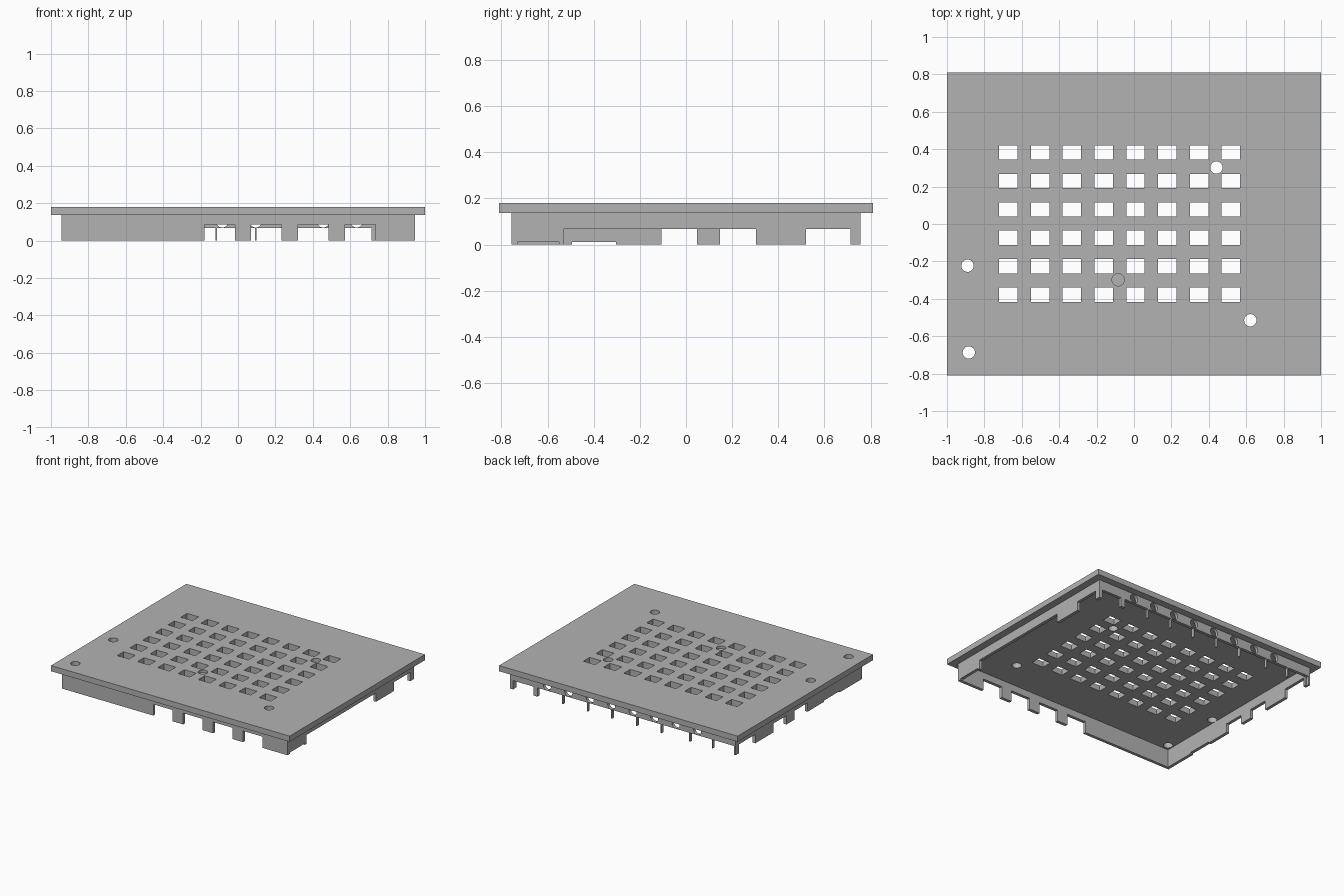
import bpy, bmesh, math
from mathutils import Matrix, Vector

if "Cube" in bpy.data.objects:
    bpy.data.objects.remove(bpy.data.objects["Cube"])

grey = bpy.data.materials.new("mid_grey")
grey.diffuse_color = (0.45, 0.45, 0.45, 1)
grey.use_nodes = True
grey.node_tree.nodes["Principled BSDF"].inputs["Base Color"].default_value = grey.diffuse_color

PLATE_Z, TOP_Z = 0.137, 0.18
SX, SY, T = 0.945, 0.757, 0.023      # skirt half sizes and wall thickness


def finish(name, bm):
    bmesh.ops.recalc_face_normals(bm, faces=bm.faces)
    mesh = bpy.data.meshes.new(name)
    bm.to_mesh(mesh)
    bm.free()
    ob = bpy.data.objects.new(name, mesh)
    bpy.context.collection.objects.link(ob)
    mesh.materials.append(grey)
    return ob


def add_box(bm, x, y, z):
    """Box between (min, max) pairs."""
    c = Vector([(a + b) / 2 for a, b in (x, y, z)])
    s = Vector([b - a for a, b in (x, y, z)])
    bmesh.ops.create_cube(bm, size=1, matrix=Matrix.Translation(c) @ Matrix.Diagonal((*s, 1)))


def add_cylinder(bm, centre, r, depth, rot=Matrix()):
    bmesh.ops.create_cone(bm, cap_ends=True, segments=32, radius1=r, radius2=r,
                          depth=depth, matrix=Matrix.Translation(centre) @ rot)


def cut(ob, name, bm):
    cutter = finish(name, bm)
    cutter.hide_render = True
    cutter.hide_viewport = True
    cutter.display_type = 'WIRE'
    mod = ob.modifiers.new(name, 'BOOLEAN')
    mod.object = cutter
    mod.operation = 'DIFFERENCE'
    mod.solver = 'EXACT'


def wall(name, u0, u1, notches, place):
    """Extrude a wall outline with (start, end, height) notches in its lower edge."""
    pts = [(u0, PLATE_Z), (u0, 0)]
    for a, b, h in notches:
        pts += [(a, 0), (a, h), (b, h), (b, 0)]
    pts += [(u1, 0), (u1, PLATE_Z)]
    bm = bmesh.new()
    face = bm.faces.new([bm.verts.new(place(u, 0, z)) for u, z in pts])
    ext = bmesh.ops.extrude_face_region(bm, geom=[face])
    shift = Vector(place(0, T, 0)) - Vector(place(0, 0, 0))
    bmesh.ops.translate(bm, vec=shift,
                        verts=[v for v in ext["geom"] if isinstance(v, bmesh.types.BMVert)])
    return finish(name, bm)


# Top plate with a grid of windows
bm = bmesh.new()
add_box(bm, (-1, 1), (-0.81, 0.81), (PLATE_Z, TOP_Z))
plate = finish("top_plate", bm)

bm = bmesh.new()
for i in range(8):
    for j in range(6):
        x, y = -0.672 + 0.17 * i, -0.378 + 0.152 * j
        add_box(bm, (x - 0.049, x + 0.049), (y - 0.038, y + 0.038), (0.1, 0.22))
cut(plate, "window_cutter", bm)

# Round through holes and one blind hole
bm = bmesh.new()
for x, y in ((-0.89, -0.223), (-0.883, -0.687), (0.622, -0.515), (0.441, 0.302)):
    add_cylinder(bm, (x, y, 0.16), 0.033, 0.12)
add_cylinder(bm, (-0.085, -0.298, 0.2), 0.033, 0.08)
cut(plate, "round_hole_cutter", bm)

# Front wall
wall("front_wall", -SX, SX,
     [(x, x + 0.163, 0.085) for x in (-0.18, 0.07, 0.322, 0.572)],
     lambda u, t, z: (u, -SY + t, z))

# Back wall: slim posts under a beam with round openings
posts = [(-SX, -0.933)]
posts += [(x - 0.004, x + 0.004) for x in (-0.75, -0.56, -0.32, -0.116, 0.094, 0.297, 0.505)]
posts += [(0.715, 0.75), (0.92, SX)]
back = wall("back_wall", -SX, SX,
            [(a[1], b[0], 0.067) for a, b in zip(posts, posts[1:])],
            lambda u, t, z: (u, SY - t, z))
bm = bmesh.new()
for i in range(8):
    add_cylinder(bm, (0.635 - 0.18 * i, SY, 0.102), 0.032, 0.2,
                 Matrix.Rotation(math.pi / 2, 4, 'X'))
cut(back, "back_hole_cutter", bm)

# Side walls
wall("right_wall", -SY + T, SY - T,
     [(-0.73, -0.55, 0.01), (-0.53, 0.303, 0.067), (0.52, 0.714, 0.067)],
     lambda u, t, z: (SX - t, u, z))
wall("left_wall", -SY + T, SY - T,
     [(-0.495, -0.303, 0.01), (-0.107, 0.048, 0.067), (0.147, 0.303, 0.067),
      (0.52, 0.714, 0.067)],
     lambda u, t, z: (-SX + t, u, z))
